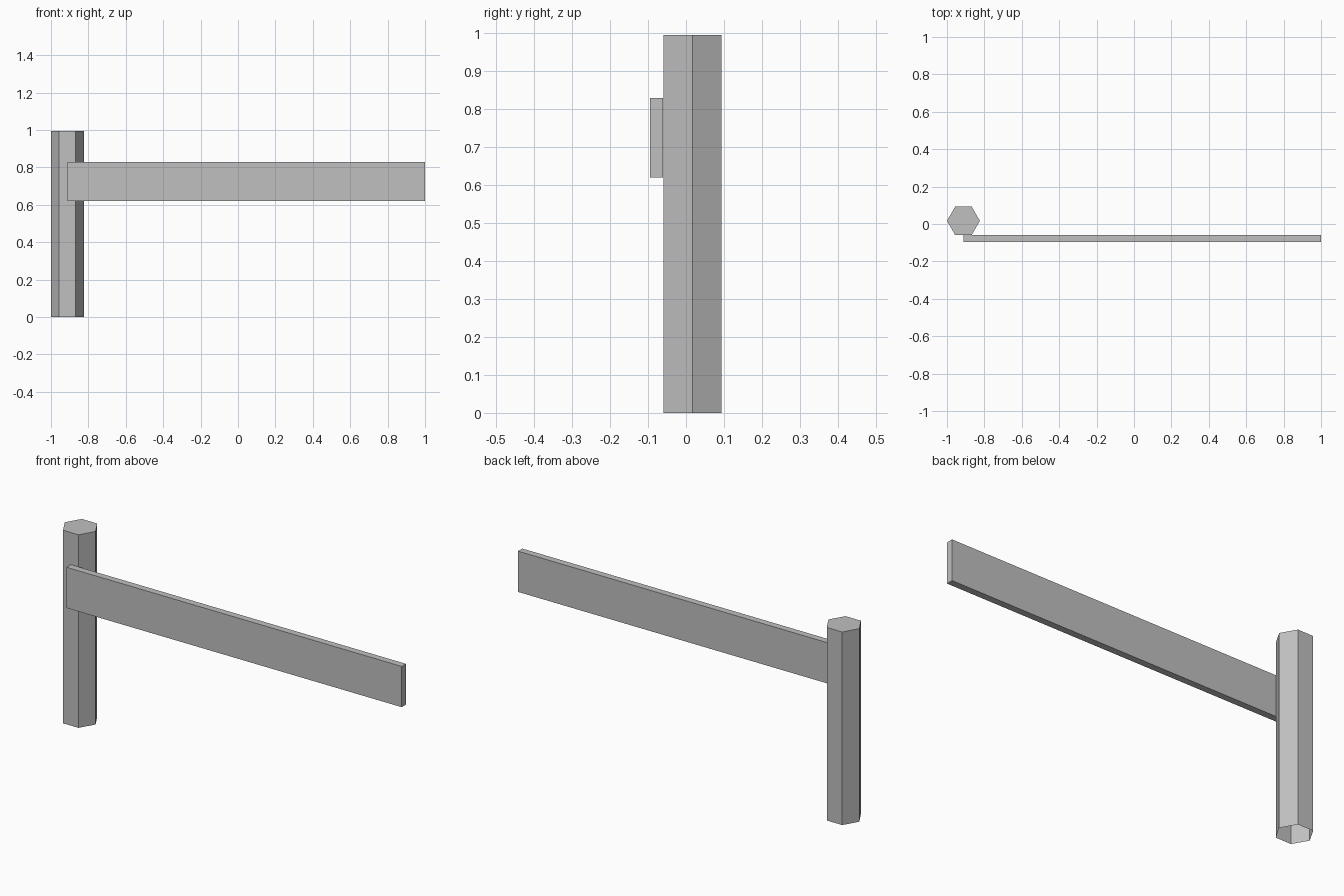
import bpy
import bmesh
from math import radians
from mathutils import Matrix, Vector

cube = bpy.data.objects.get("Cube")
if cube:
    bpy.data.objects.remove(cube, do_unlink=True)

# One plain grey for everything
grey = bpy.data.materials.new("light grey")
grey.use_nodes = True
colour = (0.527, 0.527, 0.527, 1)
grey.diffuse_color = colour
grey.node_tree.nodes["Principled BSDF"].inputs["Base Color"].default_value = colour


def add_object(name, bm):
    mesh = bpy.data.meshes.new(name)
    bm.to_mesh(mesh)
    bm.free()
    mesh.materials.append(grey)
    obj = bpy.data.objects.new(name, mesh)
    bpy.context.collection.objects.link(obj)
    return obj


# Hexagonal post, capped on top and open underneath
height, radius = 0.995, 0.088
bm = bmesh.new()
bmesh.ops.create_cone(bm, cap_ends=True, segments=6, radius1=radius,
                      radius2=radius, depth=height,
                      matrix=Matrix.Rotation(radians(30), 4, "Z"))
# Turn the prism so that a corner points along x
corner = max(bm.verts, key=lambda v: v.co.x).co
if abs(corner.x - radius) > 0.001:
    bmesh.ops.rotate(bm, verts=bm.verts, matrix=Matrix.Rotation(radians(30), 3, "Z"))
bottom = [f for f in bm.faces if f.normal.z < -0.9]
bmesh.ops.delete(bm, geom=bottom, context="FACES_ONLY")
post = add_object("post", bm)
post.location = (-0.912, 0.017, height / 2)

# Flat rail fixed to the front of the post
low, high = Vector((-0.912, -0.095, 0.62)), Vector((1, -0.06, 0.83))
bm = bmesh.new()
bmesh.ops.create_cube(bm, size=1)
bmesh.ops.scale(bm, verts=bm.verts, vec=high - low)
rail = add_object("rail", bm)
rail.location = (low + high) / 2
